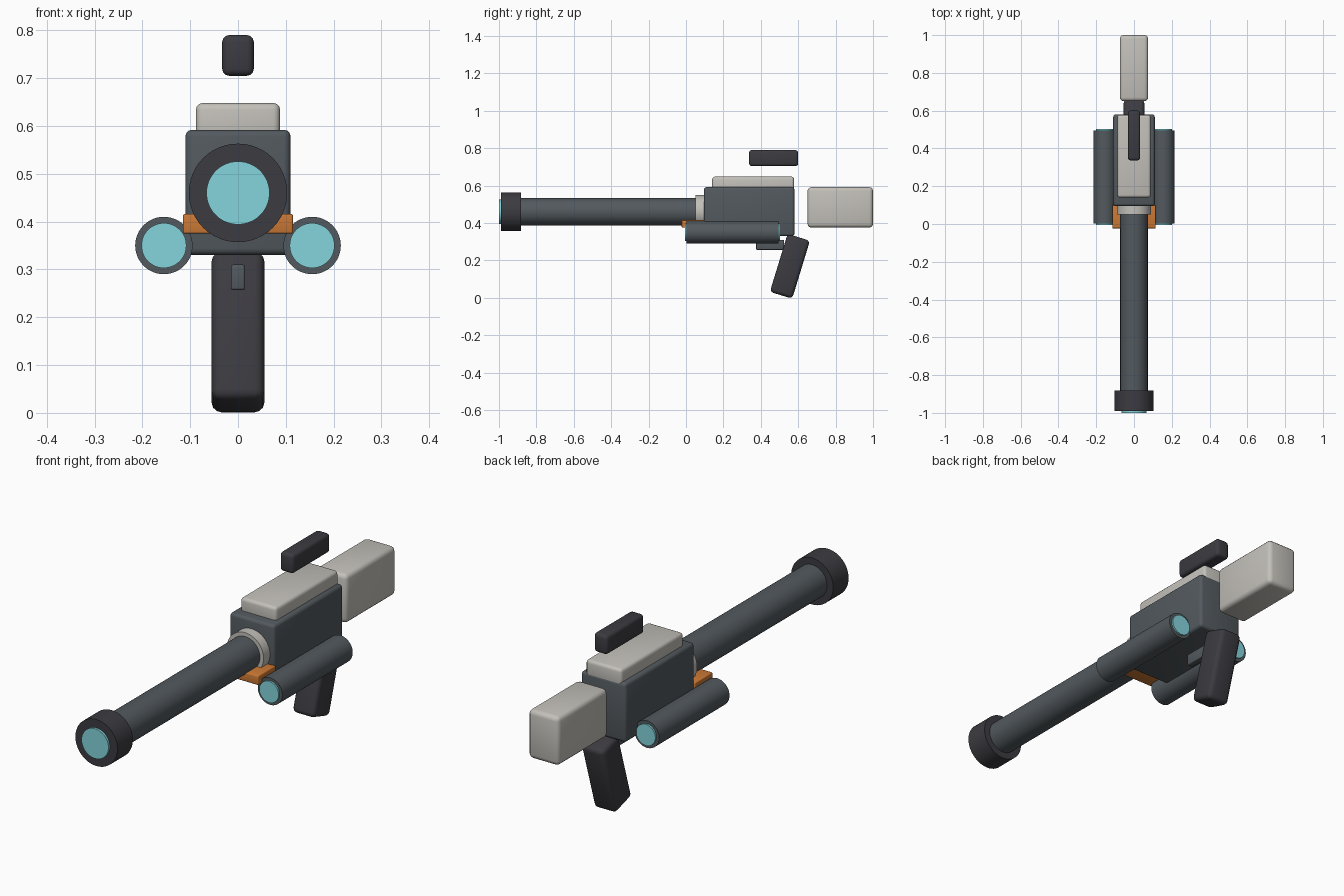
import bpy, math

if "Cube" in bpy.data.objects:
    bpy.data.objects.remove(bpy.data.objects["Cube"])


def mat(name, rgb):
    m = bpy.data.materials.new(name)
    m.diffuse_color = (*rgb, 1)
    m.use_nodes = True
    m.node_tree.nodes["Principled BSDF"].inputs["Base Color"].default_value = m.diffuse_color
    return m


STEEL = mat("steel grey", (0.085, 0.1, 0.112))
DARK = mat("charcoal", (0.045, 0.043, 0.052))
LIGHT = mat("light grey", (0.55, 0.53, 0.49))
CYAN = mat("glow cyan", (0.23, 0.66, 0.72))
ORANGE = mat("orange", (0.6, 0.19, 0.035))


def finish(o, name, material):
    o.name = name
    o.data.materials.append(material)
    return o


def box(name, x, y, z, material, bevel, tilt=0):
    """Rounded box from (min, max) ranges on each axis."""
    rng = (x, y, z)
    bpy.ops.mesh.primitive_cube_add(size=1, location=[(a + b) / 2 for a, b in rng])
    o = finish(bpy.context.object, name, material)
    o.scale = [b - a for a, b in rng]
    bpy.ops.object.transform_apply(location=False, rotation=False, scale=True)
    o.rotation_euler.x = tilt
    mod = o.modifiers.new("bevel", "BEVEL")
    mod.width = bevel
    mod.segments = 3
    bpy.ops.object.shade_smooth()
    return o


def tube(name, x, z, r, y0, y1, material):
    """Cylinder lying along y."""
    bpy.ops.mesh.primitive_cylinder_add(vertices=48, radius=r, depth=y1 - y0,
                                        location=(x, (y0 + y1) / 2, z),
                                        rotation=(math.pi / 2, 0, 0))
    o = finish(bpy.context.object, name, material)
    bpy.ops.object.shade_smooth_by_angle(angle=math.radians(40))
    return o


# Body, top plate, sight and stock
box("body", (-0.11, 0.11), (0.095, 0.58), (0.33, 0.592), STEEL, 0.014)
box("top_plate", (-0.088, 0.088), (0.14, 0.578), (0.56, 0.648), LIGHT, 0.014)
box("sight", (-0.033, 0.033), (0.337, 0.6), (0.705, 0.79), DARK, 0.014)
box("stock", (-0.075, 0.075), (0.65, 1.0), (0.376, 0.592), LIGHT, 0.02)

# Raked grip and trigger
box("grip", (-0.055, 0.055), (0.493, 0.618), (0.007, 0.331), DARK, 0.02, math.radians(-17))
box("trigger", (-0.015, 0.015), (0.375, 0.525), (0.257, 0.31), STEEL, 0.005)

# Barrel with collar, muzzle and lens
tube("barrel", 0, 0.46, 0.073, -0.9, 0.15, STEEL)
tube("barrel_collar", 0, 0.46, 0.09, 0.05, 0.15, LIGHT)
tube("muzzle", 0, 0.46, 0.103, -0.99, -0.882, DARK)
tube("muzzle_lens", 0, 0.46, 0.066, -1.0, -0.97, CYAN)

# Clamp under the barrel
box("clamp", (-0.115, 0.115), (-0.023, 0.1), (0.375, 0.416), ORANGE, 0.004)

# Side canisters with glowing ends
for side, s in (("left", -1), ("right", 1)):
    tube(side + "_canister", s * 0.155, 0.35, 0.06, 0.003, 0.495, STEEL)
    for end, y in (("front", -0.005), ("rear", 0.483)):
        tube(f"{side}_{end}_lens", s * 0.155, 0.35, 0.047, y, y + 0.02, CYAN)
